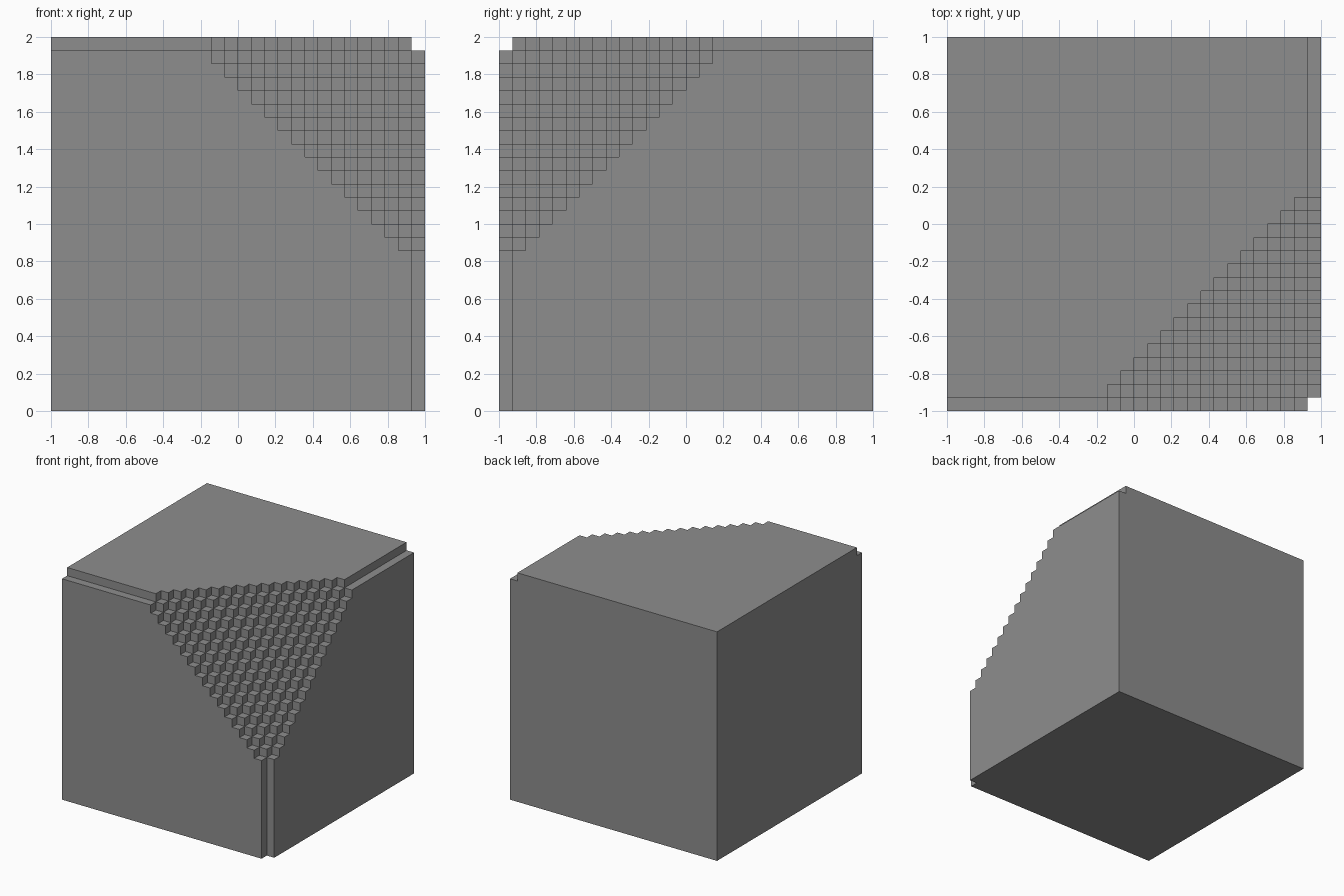
import bpy
import bmesh

cube = bpy.data.objects.get("Cube")
if cube:
    bpy.data.objects.remove(cube, do_unlink=True)

N = 28            # cells along each side of the block
CUT = 17          # cells along each edge taken by the stepped corner
S = 2.0 / N       # cell size

grey = bpy.data.materials.new("plain grey")
grey.use_nodes = True
colour = (0.27, 0.27, 0.27, 1.0)
grey.diffuse_color = colour
grey.node_tree.nodes["Principled BSDF"].inputs["Base Color"].default_value = colour

bm = bmesh.new()


def add_face(points, depth, axis):
    """Face across one axis, in cells counted inwards from the cut corner."""
    verts = []
    for a, b in points:
        p = [0, 0, 0]
        p[axis], p[(axis + 1) % 3], p[(axis + 2) % 3] = depth, a, b
        verts.append(bm.verts.new((1 - p[0] * S, -1 + p[1] * S, 2 - p[2] * S)))
    bm.faces.new(verts)


def rect(a0, b0, a1, b1):
    return [(a0, b0), (a1, b0), (a1, b1), (a0, b1)]


for axis in range(3):
    # Little square steps of the cut corner
    for a in range(CUT):
        for b in range(CUT - a):
            if a or b:
                add_face(rect(a, b, a + 1, b + 1), CUT - a - b, axis)

    # Grooves along the two edges beside the corner
    add_face(rect(0, CUT, 1, N), 1, axis)
    add_face(rect(CUT, 0, N, 1), 1, axis)

    # Large outer face with its zigzag border
    outline = [(1, N), (N, N), (N, 1), (CUT, 1)]
    for a in range(CUT - 1, 0, -1):
        outline += [(a, CUT - a), (a, CUT + 1 - a)]
    add_face(outline, 0, axis)

    # Opposite face, notched where the groove runs out
    add_face([(1, 0), (N, 0), (N, N), (0, N), (0, 1), (1, 1)], N, axis)

bmesh.ops.remove_doubles(bm, verts=bm.verts[:], dist=S * 0.01)
bmesh.ops.recalc_face_normals(bm, faces=bm.faces[:])

mesh = bpy.data.meshes.new("stepped_block")
bm.to_mesh(mesh)
bm.free()
mesh.materials.append(grey)
block = bpy.data.objects.new("stepped_block", mesh)
bpy.context.collection.objects.link(block)
